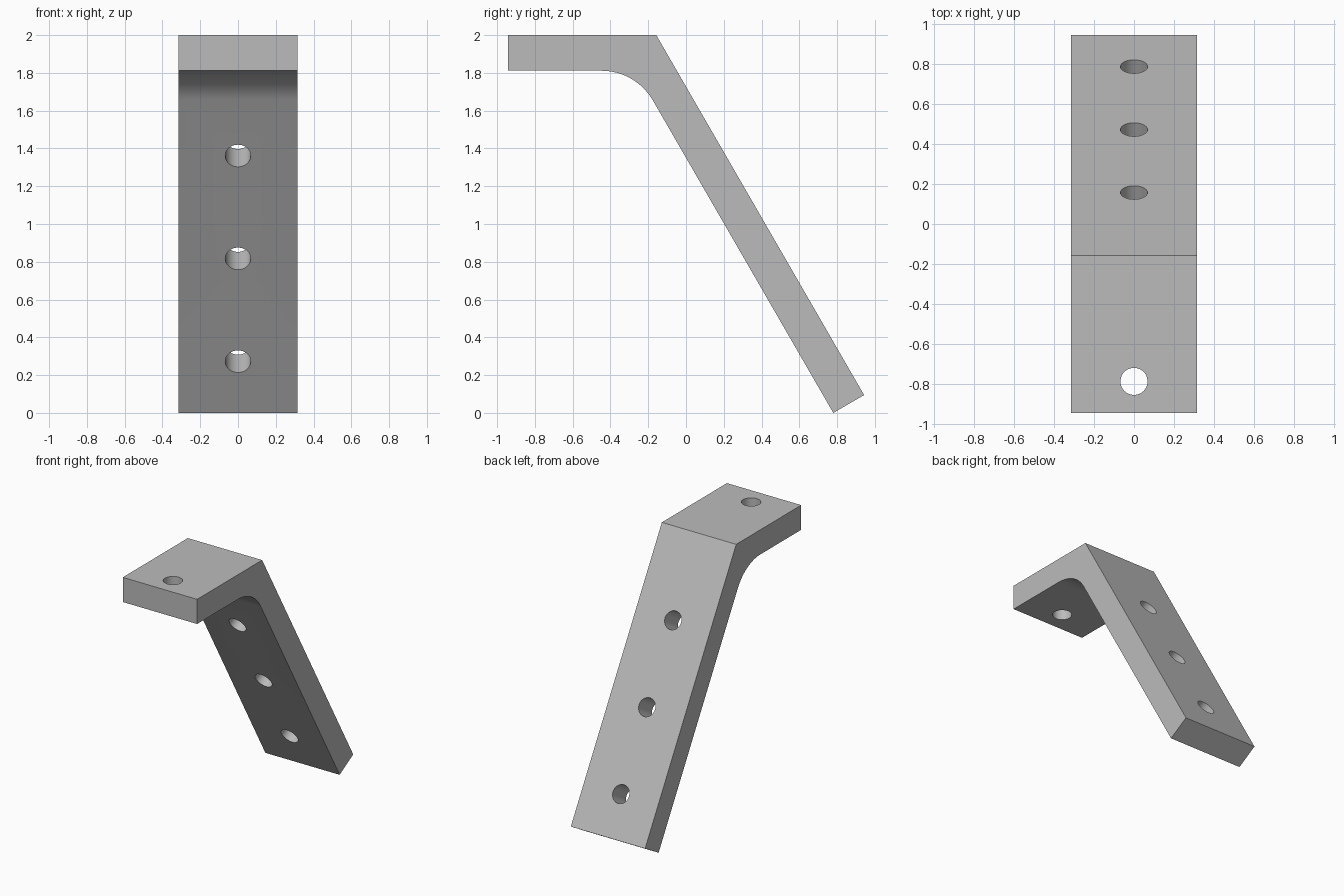
import bpy
import bmesh
from math import radians, sin, cos, tan
from mathutils import Vector, Matrix

cube = bpy.data.objects.get("Cube")
if cube:
    bpy.data.objects.remove(cube, do_unlink=True)

# Dimensions in millimetres, scaled to a height of 2
THICK, WIDTH, PLATE, LEG = 12, 40, 50, 140
HOLE_R, FILLET, BEND = 4.3, 20, radians(60)
SCALE = 2 / (LEG * sin(BEND) + THICK * cos(BEND))
down = Vector((0, cos(BEND), -sin(BEND)))       # along the leg
inward = Vector((0, -sin(BEND), -cos(BEND)))    # through the leg
corner = Vector((0, (PLATE - LEG * cos(BEND)) / 2, 2 / SCALE))

grey = bpy.data.materials.new("grey metal")
grey.use_nodes = True
colour = (0.5, 0.5, 0.5, 1)
grey.diffuse_color = colour
grey.node_tree.nodes["Principled BSDF"].inputs["Base Color"].default_value = colour


def make_object(name, bm):
    bmesh.ops.recalc_face_normals(bm, faces=bm.faces)
    mesh = bpy.data.meshes.new(name)
    bm.to_mesh(mesh)
    bm.free()
    mesh.materials.append(grey)
    obj = bpy.data.objects.new(name, mesh)
    bpy.context.collection.objects.link(obj)
    return obj


# Side profile: flat plate, sloping leg and rounded inner bend
front = corner - Vector((0, PLATE, 0))
drop = Vector((0, 0, -THICK))
leg_end = corner + down * LEG
inner = corner + drop - Vector((0, THICK * tan(BEND / 2), 0))
centre = inner + Vector((0, -FILLET * tan(BEND / 2), -FILLET))
steps = 16
arc = [centre + FILLET * Vector((0, sin(BEND * i / steps), cos(BEND * i / steps)))
       for i in range(steps + 1)]
profile = [front, corner, leg_end, leg_end + inward * THICK] + arc[::-1] + [front + drop]

bm = bmesh.new()
side = Vector((WIDTH / 2, 0, 0))
face = bm.faces.new([bm.verts.new((p - side) * SCALE) for p in profile])
swept = bmesh.ops.extrude_face_region(bm, geom=[face])
bmesh.ops.translate(bm, vec=side * 2 * SCALE,
                    verts=[v for v in swept["geom"] if isinstance(v, bmesh.types.BMVert)])
bracket = make_object("angled_bracket", bm)

# Drill one hole through the plate and three through the leg
drills = [(front + Vector((0, 10, 0)), drop.normalized())]
drills += [(corner + down * d, inward) for d in (40, 80, 120)]
bm = bmesh.new()
for point, axis in drills:
    turn = axis.to_track_quat('Z', 'X').to_matrix().to_4x4()
    place = Matrix.Translation((point + axis * THICK / 2) * SCALE) @ turn
    bmesh.ops.create_cone(bm, cap_ends=True, segments=48, radius1=HOLE_R * SCALE,
                          radius2=HOLE_R * SCALE, depth=THICK * 2 * SCALE, matrix=place)
cutter = make_object("hole_cutter", bm)
cutter.hide_render = True

bpy.ops.object.select_all(action='DESELECT')
bpy.context.view_layer.objects.active = bracket
bracket.select_set(True)
cut = bracket.modifiers.new("bolt_holes", 'BOOLEAN')
cut.operation = 'DIFFERENCE'
cut.solver = 'EXACT'
cut.object = cutter
bpy.ops.object.modifier_apply(modifier=cut.name)
bpy.data.objects.remove(cutter, do_unlink=True)

# Smooth the bend and hole walls, keep the corners crisp
bpy.ops.object.shade_smooth_by_angle(angle=radians(30))
